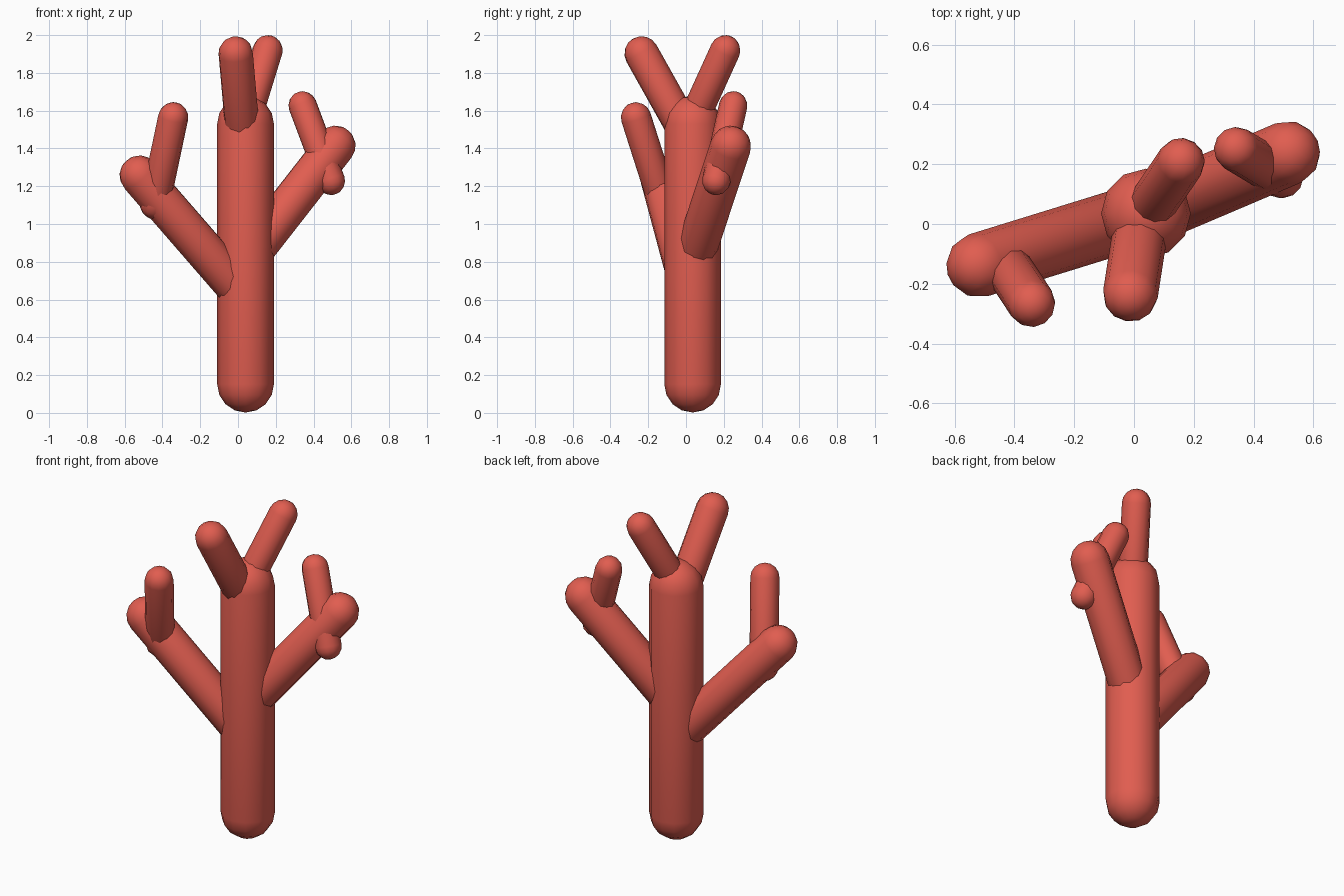
import bpy, bmesh, math
from mathutils import Vector

if "Cube" in bpy.data.objects:
    bpy.data.objects.remove(bpy.data.objects["Cube"])

SIDES, RINGS = 12, 4

coral = bpy.data.materials.new("coral_red")
coral.diffuse_color = (0.75, 0.11, 0.08, 1)
coral.use_nodes = True
coral.node_tree.nodes["Principled BSDF"].inputs["Base Color"].default_value = coral.diffuse_color


def capsule(name, start, end, r):
    """Round-ended tube; start and end are the centres of its end balls."""
    start, end = Vector(start), Vector(end)
    axis = end - start
    rot = axis.to_track_quat('Z', 'Y')
    # profile (radius, height) from bottom pole to top pole
    angles = [math.pi / 2 * i / RINGS for i in range(RINGS + 1)]
    profile = [(r * math.sin(a), -r * math.cos(a)) for a in angles]
    profile += [(r * math.cos(a), axis.length + r * math.sin(a)) for a in angles]
    bm = bmesh.new()
    verts = [bm.verts.new((x, 0, z)) for x, z in profile]
    edges = [bm.edges.new(p) for p in zip(verts, verts[1:])]
    bmesh.ops.spin(bm, geom=verts + edges, axis=(0, 0, 1), cent=(0, 0, 0),
                   angle=math.tau, steps=SIDES)
    bmesh.ops.remove_doubles(bm, verts=bm.verts, dist=1e-4)
    bmesh.ops.recalc_face_normals(bm, faces=bm.faces)
    for f in bm.faces:
        f.smooth = True
    for v in bm.verts:
        v.co = rot @ v.co + start
    mesh = bpy.data.meshes.new(name)
    bm.to_mesh(mesh)
    bm.free()
    mesh.materials.append(coral)
    ob = bpy.data.objects.new(name, mesh)
    bpy.context.collection.objects.link(ob)


# trunk
capsule("trunk", (0.04, 0.035, 0.152), (0.04, 0.035, 1.53), 0.15)

# side branches growing from the trunk axis
capsule("left_branch", (0.04, 0.035, 0.61), (-0.52, -0.138, 1.255), 0.108)
capsule("right_branch", (0.04, 0.035, 0.805), (0.515, 0.237, 1.413), 0.108)

# twigs that pass through the side branches
capsule("left_twig", (-0.44, -0.118, 1.105), (-0.343, -0.265, 1.565), 0.08)
capsule("right_twig", (0.492, 0.16, 1.228), (0.342, 0.25, 1.628), 0.075)

# fork at the trunk top
capsule("top_front_branch", (0.03, 0.035, 1.42), (-0.012, -0.235, 1.902), 0.092)
capsule("top_back_branch", (0.04, 0.035, 1.54), (0.157, 0.208, 1.92), 0.08)
